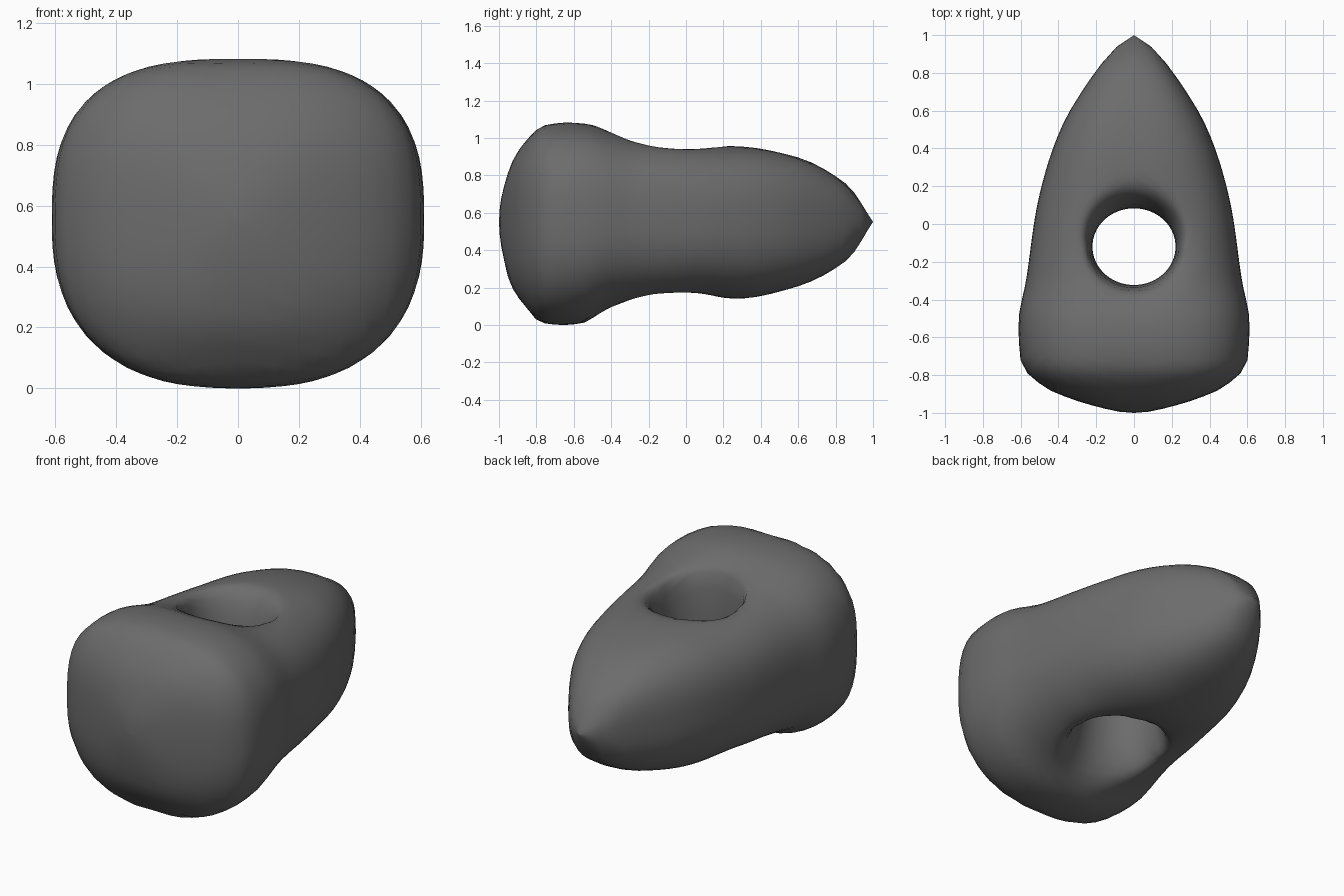
import bpy, bmesh, math

if "Cube" in bpy.data.objects:
    bpy.data.objects.remove(bpy.data.objects["Cube"])

MID = 0.55           # height of the widest line
CY = -0.12           # centre of the shaft hole
N_ANG, N_RAD = 72, 22

# profiles along y: half width, height above MID, depth below MID
WIDTH = [(-1, 0), (-.995, .07), (-.975, .165), (-.93, .32), (-.86, .48), (-.73, .60), (-.53, .612),
         (-.29, .57), (.06, .52), (.29, .465), (.51, .385), (.68, .29), (.94, .09), (1, 0)]
TOP = [(-1, 0), (-.995, .08), (-.978, .17), (-.93, .32), (-.85, .44), (-.76, .515), (-.64, .53),
       (-.53, .52), (-.4, .478), (-.28, .44), (-.12, .415), (.05, .405), (.3, .40), (.58, .35),
       (.86, .20), (1, 0)]
BOTTOM = [(-1, 0), (-.995, .08), (-.98, .17), (-.94, .33), (-.86, .45), (-.77, .54), (-.66, .55),
          (-.55, .535), (-.48, .495), (-.38, .45), (-.12, .395), (.05, .39), (.3, .405), (.58, .35),
          (.86, .205), (1, 0)]


def curve(pts, y):
    """Monotone cubic interpolation through profile points."""
    y = max(-1.0, min(1.0, y))
    sec = [(b[1] - a[1]) / (b[0] - a[0]) for a, b in zip(pts, pts[1:])]

    def slope(i):
        if i == 0:
            return sec[0]
        if i == len(sec):
            return sec[-1]
        a, b = sec[i - 1], sec[i]
        return 2 * a * b / (a + b) if a * b > 0 else 0.0
    i = 0
    while i < len(sec) - 1 and y > pts[i + 1][0]:
        i += 1
    (x0, v0), (x1, v1) = pts[i], pts[i + 1]
    h = x1 - x0
    t = (y - x0) / h
    return (v0 * (1 + 2 * t) * (1 - t) ** 2 + h * slope(i) * t * (1 - t) ** 2
            + v1 * t * t * (3 - 2 * t) + h * slope(i + 1) * t * t * (t - 1))


def outline_radius(c, s):
    """Distance from the hole centre to the outer outline."""
    lo, hi = 0.2, 1.5
    for _ in range(40):
        r = (lo + hi) / 2
        y = CY + r * s
        if abs(y) < 1 and abs(r * c) <= curve(WIDTH, y):
            lo = r
        else:
            hi = r
    return lo


def height(x, y, d, pts, power, lift, roll_width):
    """Rounded body section, rolled over at the hole rim."""
    u = min(1.0, abs(x) / max(curve(WIDTH, y), 1e-6))
    body = (1 - u ** power) ** (1 / power)
    roll = min(1.0, d / roll_width)
    rim = (1 - (1 - roll) ** 2.3) ** (1 / 2.3)
    dip = 1 - 0.07 * math.exp(-(d / 0.09) ** 2)     # shallow dish around the hole
    boost = 1 + lift * math.exp(-((y - CY) / 0.28) ** 2)
    return curve(pts, y) * body * rim * dip * boost


# stone head with shaft hole
bm = bmesh.new()
columns = []
for k in range(N_ANG):
    a = math.pi / 2 + 2 * math.pi * k / N_ANG
    c, s = math.cos(a), math.sin(a)
    r0 = 1 / math.hypot(c / 0.22, s / 0.203)
    r1 = outline_radius(c, s)
    roll_top = 0.05 + 0.10 * max(0, s)        # wider rim at the back above
    roll_low = 0.06 + 0.11 * max(0, -s)       # and at the front below
    upper, lower = [], []
    for j in range(N_RAD + 1):
        q = j / N_RAD
        t = (1 - math.cos(math.pi * q)) / 2
        t = t * (1 - q) + (1 - (1 - t) ** 1.4) * q     # denser at the outer side
        r = r0 + (r1 - r0) * t
        x, y = r * c, CY + r * s
        if j in (0, N_RAD):
            v = bm.verts.new((x, y, MID))
            upper.append(v)
            lower.append(v)
        else:
            d = r - r0
            upper.append(bm.verts.new((x, y, MID + height(x, y, d, TOP, 2.8, .06, roll_top))))
            lower.append(bm.verts.new((x, y, MID - height(x, y, d, BOTTOM, 2.5, .10, roll_low))))
    columns.append(upper + lower[-2:0:-1])
for k in range(N_ANG):
    A, B = columns[k], columns[(k + 1) % N_ANG]
    n = len(A)
    for j in range(n):
        bm.faces.new((A[j], A[(j + 1) % n], B[(j + 1) % n], B[j]))
bmesh.ops.recalc_face_normals(bm, faces=bm.faces)
for f in bm.faces:
    f.smooth = True
# stand on the ground
low = min(v.co.z for v in bm.verts)
bmesh.ops.translate(bm, verts=bm.verts, vec=(0, 0, -low))

mesh = bpy.data.meshes.new("stone_hammer_head")
bm.to_mesh(mesh)
bm.free()
head = bpy.data.objects.new("stone_hammer_head", mesh)
bpy.context.collection.objects.link(head)

# dark stone colour
stone = bpy.data.materials.new("dark grey stone")
stone.diffuse_color = (0.15, 0.15, 0.15, 1)
stone.use_nodes = True
stone.node_tree.nodes["Principled BSDF"].inputs["Base Color"].default_value = stone.diffuse_color
mesh.materials.append(stone)
